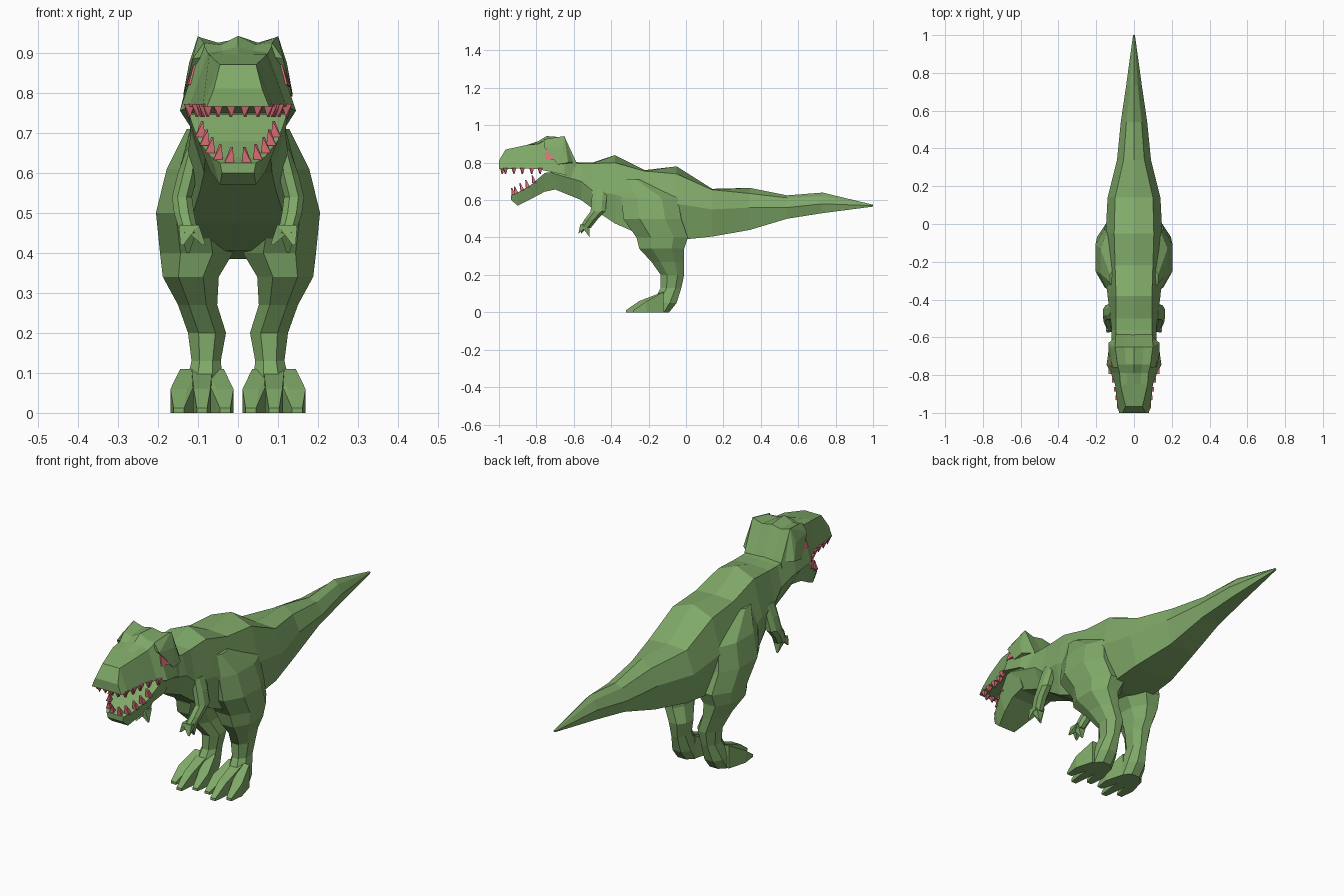
import bpy, bmesh
from mathutils import Vector


def material(name, rgb):
    m = bpy.data.materials.new(name)
    m.diffuse_color = (*rgb, 1)
    return m


GREEN = material("green_skin", (0.215, 0.40, 0.14))
PINK = material("pink", (0.72, 0.16, 0.19))


def finish(name, bm, mat, mirror=False):
    bmesh.ops.recalc_face_normals(bm, faces=bm.faces)
    me = bpy.data.meshes.new(name)
    bm.to_mesh(me)
    bm.free()
    me.materials.append(mat)
    ob = bpy.data.objects.new(name, me)
    bpy.context.collection.objects.link(ob)
    if mirror:
        mod = ob.modifiers.new("Mirror", "MIRROR")
        mod.use_mirror_merge = False
    return ob


def loft(bm, rings):
    """Skin a list of equal-length point rings and cap both ends."""
    vs = [[bm.verts.new(p) for p in r] for r in rings]
    n = len(vs[0])
    for a, b in zip(vs, vs[1:]):
        for i in range(n):
            j = (i + 1) % n
            bm.faces.new((a[i], a[j], b[j], b[i]))
    bm.faces.new(vs[0])
    bm.faces.new(vs[-1])


def hull(bm, pts):
    vs = [bm.verts.new(p) for p in pts]
    bmesh.ops.convex_hull(bm, input=vs)


def profile(y, half):
    """Symmetric ring in the xz plane from its right half, top to bottom."""
    return ([(x, y, z) for x, z in half] +
            [(-x, y, z) for x, z in reversed(half) if x > 0])


def block(z, x0, x1, y0, y1, c=0.28):
    """Chamfered horizontal rectangle ring."""
    dx, dy = (x1 - x0) * c, (y1 - y0) * c
    return [(x0 + dx, y0, z), (x1 - dx, y0, z), (x1, y0 + dy, z), (x1, y1 - dy, z),
            (x1 - dx, y1, z), (x0 + dx, y1, z), (x0, y1 - dy, z), (x0, y0 + dy, z)]


# Body, neck and tail: y, ridge z, shoulder x z, side x z, belly x z
bm = bmesh.new()
loft(bm, [profile(y, [(0, zt), (wt, zs), (wm, zm), (wb, zb)])
          for y, zt, wt, zs, wm, zm, wb, zb in [
    (1.00, .575, .003, .573, .005, .570, .003, .565),
    (0.73, .640, .020, .620, .042, .580, .032, .530),
    (0.54, .625, .040, .612, .070, .560, .050, .500),
    (0.34, .665, .055, .635, .090, .560, .070, .440),
    (0.14, .660, .100, .655, .140, .550, .105, .405),
    (-.05, .780, .105, .740, .150, .580, .110, .385),
    (-.22, .760, .100, .755, .155, .580, .125, .405),
    (-.38, .840, .095, .800, .140, .630, .120, .475),
    (-.50, .800, .095, .795, .125, .650, .095, .555),
    (-.56, .800, .095, .795, .118, .700, .085, .600),
    (-.72, .820, .090, .810, .125, .745, .080, .665)]])
finish("body_and_tail", bm, GREEN)

# Skull: y, centre z, dip x z, crest x z, lip x z
bm = bmesh.new()
loft(bm, [profile(y, [(0, zc), (wt * .5, zd), (wt, zt), (wb, zb)])
          for y, zc, zd, wt, zt, wb, zb in [
    (-1.0, .81, .81, .060, .81, .078, .765),
    (-.965, .87, .87, .045, .87, .088, .765),
    (-.85, .895, .895, .072, .895, .100, .770),
    (-.79, .915, .905, .076, .900, .122, .765),
    (-.745, .942, .920, .088, .925, .145, .755),
    (-.65, .935, .925, .100, .940, .132, .735),
    (-.585, .800, .800, .098, .800, .110, .700)]])
finish("skull", bm, GREEN)

# Lower jaw, open
bm = bmesh.new()
loft(bm, [profile(y, [(w, zt), (wb, zb)]) for y, w, zt, wb, zb in [
    (-.68, .125, .755, .090, .660),
    (-.755, .122, .745, .085, .645),
    (-.83, .100, .680, .070, .605),
    (-.90, .068, .640, .045, .570),
    (-.935, .045, .625, .040, .600)]])
finish("lower_jaw", bm, GREEN)

# Eyes, set in the sides of the skull
bm = bmesh.new()
hull(bm, [(x + d, y, z) for d in (-.03, .006) for x, y, z in [
    (.118, -.755, .82), (.125, -.70, .815), (.103, -.70, .885), (.102, -.745, .88)]])
finish("eyes", bm, PINK, True)

# Brow ridges above the eyes
bm = bmesh.new()
hull(bm, [(.085, -.76, .925), (.10, -.65, .942), (.113, -.76, .885), (.122, -.66, .875),
          (.08, -.76, .89), (.09, -.65, .88), (.136, -.63, .80), (.10, -.60, .80),
          (.125, -.69, .84), (.136, -.685, .79)])
finish("brows", bm, GREEN, True)


def tooth(bm, x, y, z, s, tip):
    base = [(x + a * s, y + b * s, z) for a, b in ((-1, -1), (1, -1), (1, 1), (-1, 1))]
    end = Vector((x, y, z)) + Vector(tip)
    hull(bm, base + [end + Vector((a, a, 0)) for a in (-.003, .003)])


# Teeth
bm = bmesh.new()
for x, y in [(.018, -.982), (.05, -.982), (.076, -.965), (.086, -.92),
             (.092, -.875), (.103, -.825), (.122, -.78)]:
    tooth(bm, x, y, .772, .013, (0, 0, -.033))
finish("upper_teeth", bm, PINK, True)
bm = bmesh.new()
for x, y, z in [(.022, -.92, .625), (.05, -.905, .632), (.07, -.875, .65),
                (.084, -.845, .668), (.095, -.81, .69)]:
    tooth(bm, x, y, z, .012, (-.006, -.012, .04))
finish("lower_teeth", bm, PINK, True)

# Legs: thigh, knee, shin and heel rings
bm = bmesh.new()
loft(bm, [block(*r) for r in [
    (.71, .06, .128, -.34, -.24),
    (.61, .05, .178, -.345, -.045),
    (.50, .03, .205, -.335, -.025),
    (.40, .012, .195, -.265, .010),
    (.34, .048, .188, -.25, -.010),
    (.27, .052, .150, -.185, -.012),
    (.20, .030, .125, -.135, -.010),
    (.13, .043, .116, -.135, -.025),
    (.05, .035, .135, -.180, -.050),
    (.00, .035, .135, -.190, -.090)]])
finish("legs", bm, GREEN, True)

# Toes, three to a foot
bm = bmesh.new()
for xa, xb, yt in [(.062, .032, -.28), (.09, .09, -.32), (.118, .148, -.28)]:
    w = .026
    hull(bm, [(xa + s * w, -.12, z) for s in (-1, 1) for z in (0, .11)] +
         [(xb + s * w * .8, yt + .07, z) for s in (-1, 1) for z in (0, .06)] +
         [(xb + s * w * .5, yt, z) for s in (-1, 1) for z in (0, .012)])
finish("toes", bm, GREEN, True)

# Arms: shoulder, elbow, wrist
bm = bmesh.new()
loft(bm, [block(*r) for r in [
    (.66, .10, .128, -.50, -.42),
    (.60, .10, .150, -.505, -.425),
    (.54, .115, .165, -.51, -.43),
    (.50, .11, .160, -.54, -.47),
    (.45, .10, .145, -.57, -.51)]])
finish("arms", bm, GREEN, True)

# Claws on the hands
bm = bmesh.new()
for x, y, z in [(.085, -.56, .42), (.14, -.575, .42), (.125, -.515, .40)]:
    hull(bm, [(.123 + a, -.54 + b, .47) for a in (-.025, .025) for b in (-.025, .025)] +
         [(x - .004, y, z), (x + .004, y, z)])
finish("claws", bm, GREEN, True)
